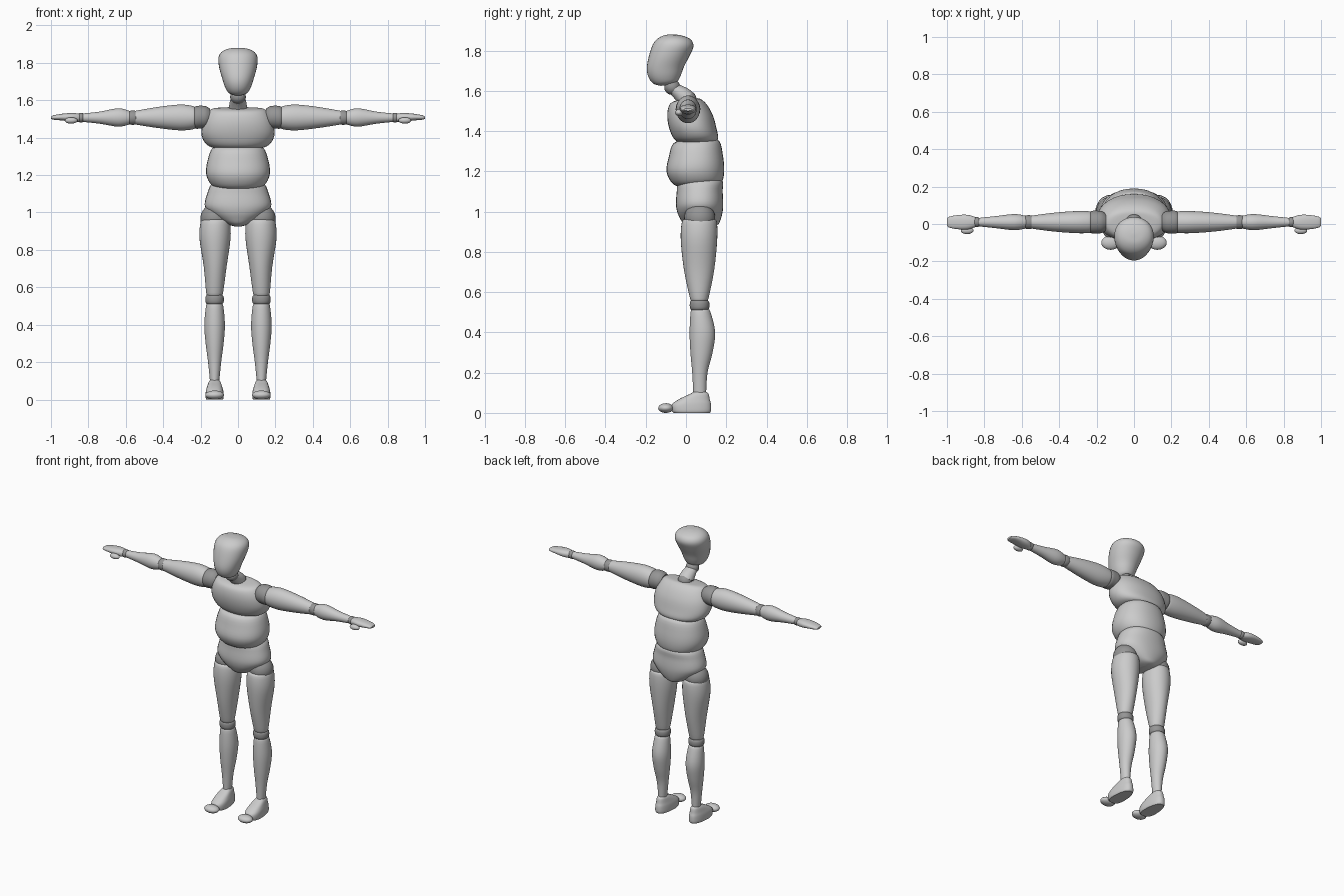
import bpy, bmesh, math
from mathutils import Vector

SIDES = 32
dark = bpy.data.materials.new("joint_grey")
dark.diffuse_color = (0.3, 0.3, 0.3, 1)


def spline(a, b, c, d, t):
    return 0.5 * (2 * b + (c - a) * t + (2 * a - 5 * b + 4 * c - d) * t * t
                  + (3 * b - a - 3 * c + d) * t ** 3)


def finish(name, bm, mirror, joint):
    bmesh.ops.recalc_face_normals(bm, faces=bm.faces)
    me = bpy.data.meshes.new(name)
    bm.to_mesh(me)
    bm.free()
    ob = bpy.data.objects.new(name, me)
    bpy.context.collection.objects.link(ob)
    if joint:
        me.materials.append(dark)
    bpy.ops.object.select_all(action='DESELECT')
    ob.select_set(True)
    bpy.context.view_layer.objects.active = ob
    bpy.ops.object.shade_smooth_by_angle(angle=math.radians(40))
    if mirror:
        ob.modifiers.new("Mirror", 'MIRROR').use_mirror_merge = False
    return ob


def loft(name, rings, mirror=False, joint=False, power=2.0, taper=0.0, steps=4):
    """Skin through rings of (centre, half axis u, half axis v)."""
    fine = []
    n = len(rings)
    for i in range(n - 1):
        q = [rings[max(0, min(n - 1, i + k))] for k in (-1, 0, 1, 2)]
        for s in range(steps):
            fine.append([spline(*(r[j] for r in q), s / steps) for j in range(3)])
    fine.append(rings[-1])
    bm = bmesh.new()
    loops = []
    for c, u, v in fine:
        loop = []
        for k in range(SIDES):
            a = 2 * math.pi * k / SIDES
            co, si = math.cos(a), math.sin(a)
            p = math.copysign(abs(co) ** (2 / power), co)
            q = math.copysign(abs(si) ** (2 / power), si)
            loop.append(bm.verts.new(c + u * p * (1 - taper * q) + v * q))
        loops.append(loop)
    for a, b in zip(loops, loops[1:]):
        for k in range(SIDES):
            m = (k + 1) % SIDES
            bm.faces.new((a[k], a[m], b[m], b[k]))
    bm.faces.new(loops[0])
    bm.faces.new(loops[-1])
    return finish(name, bm, mirror, joint)


def upright(x, rows):
    """Rows of front y, front z, back y, back z, half width."""
    return [(Vector((x, (yf + yb) / 2, (zf + zb) / 2)), Vector((w, 0, 0)),
             Vector((0, (yb - yf) / 2, (zb - zf) / 2))) for yf, zf, yb, zb, w in rows]


def leg(rows):
    """Rows of z, inner x, outer x, front y, back y."""
    return [(Vector(((x0 + x1) / 2, (y0 + y1) / 2, z)), Vector(((x1 - x0) / 2, 0, 0)),
             Vector((0, (y1 - y0) / 2, 0))) for z, x0, x1, y0, y1 in rows]


def arm(rows):
    """Rows of x, centre z, half depth in y, half height in z."""
    return [(Vector((x, 0.01, z)), Vector((0, ry, 0)), Vector((0, 0, rz)))
            for x, z, ry, rz in rows]


def ball(name, centre, size, mirror=False, joint=False):
    bm = bmesh.new()
    bmesh.ops.create_uvsphere(bm, u_segments=32, v_segments=20, radius=1)
    bmesh.ops.scale(bm, vec=size, verts=bm.verts)
    bmesh.ops.translate(bm, vec=centre, verts=bm.verts)
    return finish(name, bm, mirror, joint)


# Head and neck
loft("head", upright(0, [
    (-.125, 1.625, -.085, 1.63, .02), (-.16, 1.635, -.045, 1.645, .05),
    (-.185, 1.665, -.027, 1.675, .069), (-.195, 1.71, -.01, 1.72, .084),
    (-.185, 1.77, .018, 1.775, .1), (-.165, 1.83, .037, 1.82, .105),
    (-.14, 1.86, .026, 1.853, .09), (-.105, 1.877, -.01, 1.872, .055),
    (-.07, 1.88, -.05, 1.88, .01)]), power=2.1)
ball("neck_top_joint", (0, -.068, 1.618), (.042, .04, .038), joint=True)
loft("neck", upright(0, [
    (-.04, 1.54, .035, 1.59, .048), (-.06, 1.565, .012, 1.61, .045),
    (-.088, 1.595, -.03, 1.63, .038)]))
ball("neck_base_joint", (0, .01, 1.558), (.045, .042, .042), joint=True)

# Torso
loft("chest", upright(0, [
    (.0, 1.345, .12, 1.35, .07), (-.03, 1.342, .15, 1.35, .13),
    (-.062, 1.365, .16, 1.37, .172), (-.085, 1.42, .152, 1.41, .195),
    (-.093, 1.48, .135, 1.475, .19), (-.083, 1.53, .105, 1.53, .165),
    (-.055, 1.55, .072, 1.56, .135), (-.01, 1.558, .045, 1.563, .06)]), power=2.2)
loft("abdomen", upright(0, [
    (.0, 1.13, .13, 1.14, .06), (-.03, 1.123, .17, 1.145, .11),
    (-.07, 1.143, .184, 1.16, .146), (-.097, 1.2, .19, 1.21, .17),
    (-.086, 1.27, .184, 1.275, .164), (-.062, 1.34, .166, 1.35, .136),
    (.0, 1.355, .12, 1.36, .08)]), power=2.2)
loft("pelvis", upright(0, [
    (.02, .925, .12, .925, .015), (-.012, .94, .158, .935, .06),
    (-.03, .967, .172, .96, .11), (-.044, 1.0, .182, 1.0, .155),
    (-.05, 1.04, .185, 1.04, .178), (-.046, 1.1, .182, 1.1, .165),
    (-.04, 1.15, .18, 1.155, .14), (.0, 1.17, .12, 1.17, .08)]), power=2.2)

# Legs
ball("hip_joint", (.125, .068, .968), (.076, .077, .077), True, True)
loft("thigh", leg([
    (.962, .06, .185, .0, .135), (.95, .043, .2, -.02, .153),
    (.86, .04, .206, -.026, .155), (.71, .061, .183, -.01, .14),
    (.57, .08, .17, .02, .112), (.558, .088, .162, .028, .104)]), True)
loft("knee_joint", leg([
    (.565, .09, .16, .032, .1), (.55, .077, .173, .02, .115),
    (.52, .077, .173, .02, .115), (.505, .09, .16, .032, .1)]), True, True)
loft("shin", leg([
    (.515, .09, .16, .033, .11), (.5, .079, .171, .023, .122),
    (.4, .07, .18, .018, .145), (.3, .077, .173, .022, .132),
    (.2, .09, .16, .031, .107), (.1, .1, .15, .036, .1)]), True)
loft("foot", upright(.125, [
    (-.062, 0, .118, 0, .043), (-.07, .012, .125, .012, .047),
    (-.07, .042, .124, .045, .046), (-.035, .068, .118, .066, .04),
    (.015, .092, .112, .095, .031), (.04, .105, .1, .105, .022)]),
    True, power=2.5, taper=.15)
ball("toe_cap", (.125, -.1, .024), (.05, .038, .024), True)

# Arms
loft("shoulder_joint", arm([
    (.15, 1.51, .045, .045), (.172, 1.51, .058, .058), (.2, 1.51, .061, .061),
    (.225, 1.508, .06, .06), (.24, 1.508, .05, .05)]), True, True)
loft("upper_arm", arm([
    (.23, 1.507, .052, .053), (.24, 1.507, .058, .062), (.31, 1.508, .059, .069),
    (.43, 1.508, .05, .056), (.55, 1.507, .034, .036), (.562, 1.507, .028, .03)]), True)
loft("elbow_joint", arm([
    (.54, 1.507, .028, .028), (.55, 1.507, .036, .037), (.575, 1.507, .036, .037),
    (.588, 1.507, .028, .028)]), True, True)
loft("forearm", arm([
    (.57, 1.507, .03, .03), (.58, 1.507, .034, .036), (.64, 1.508, .043, .049),
    (.74, 1.507, .032, .032), (.835, 1.507, .022, .022)]), True)
loft("wrist_joint", arm([
    (.825, 1.507, .02, .02), (.833, 1.507, .026, .025), (.847, 1.507, .026, .025),
    (.857, 1.507, .02, .02)]), True, True)
loft("hand", arm([
    (.84, 1.507, .018, .018), (.852, 1.507, .028, .022), (.89, 1.509, .039, .023),
    (.94, 1.51, .038, .018), (.985, 1.508, .03, .012), (1.0, 1.507, .02, .006)]),
    True, power=2.3)
ball("thumb", (.892, -.035, 1.492), (.034, .019, .017), True)
